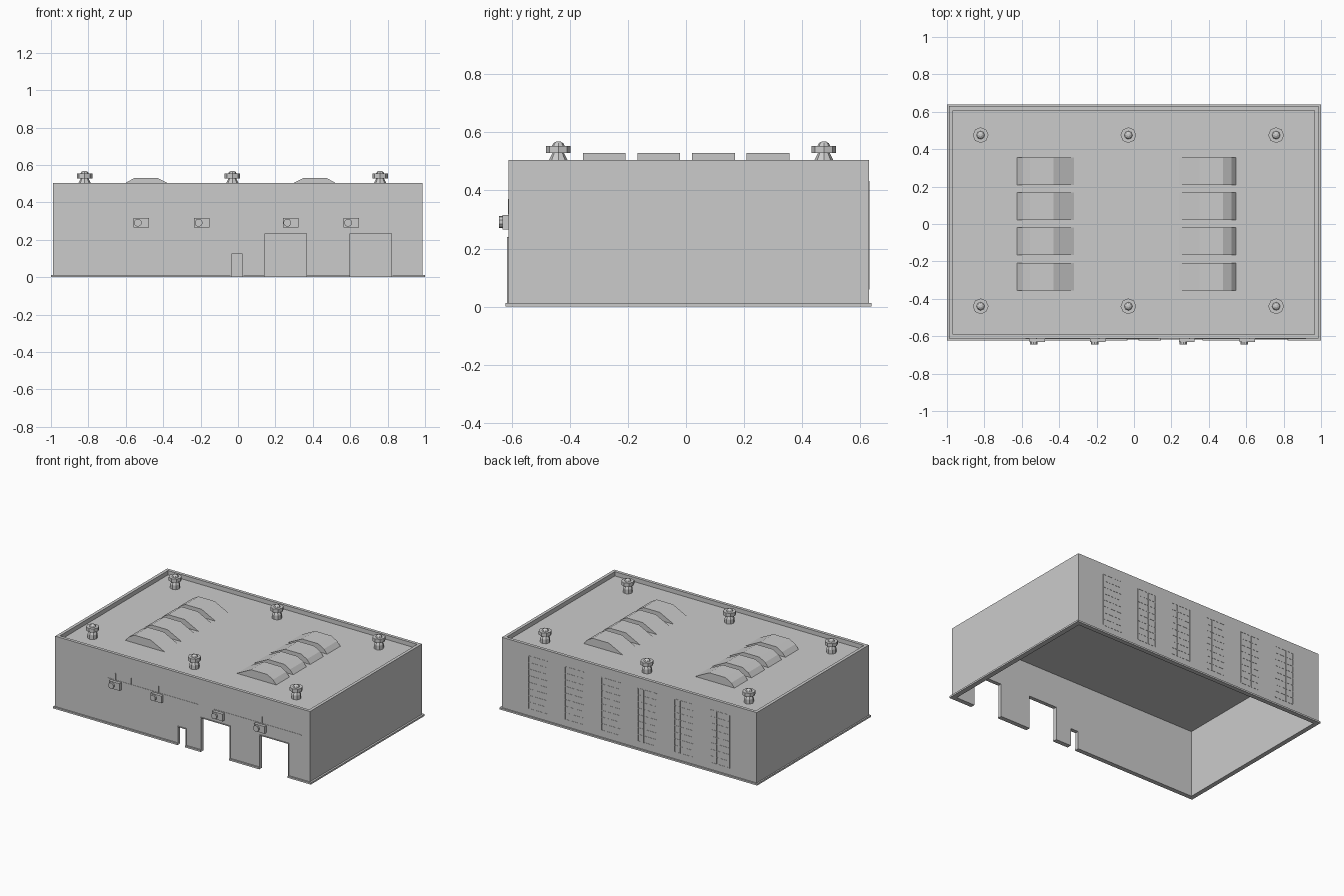
import bpy, bmesh
from mathutils import Vector

cube = bpy.data.objects.get("Cube")
if cube:
    bpy.data.objects.remove(cube)

grey = bpy.data.materials.new("plain_grey")
grey.use_nodes = True
COLOR = (0.6, 0.6, 0.6, 1)
grey.diffuse_color = COLOR
grey.node_tree.nodes["Principled BSDF"].inputs["Base Color"].default_value = COLOR


def finish(name, bm):
    bmesh.ops.recalc_face_normals(bm, faces=bm.faces)
    mesh = bpy.data.meshes.new(name)
    bm.to_mesh(mesh)
    bm.free()
    mesh.materials.append(grey)
    obj = bpy.data.objects.new(name, mesh)
    bpy.context.collection.objects.link(obj)
    return obj


def add_box(bm, x0, x1, y0, y1, z0, z1):
    verts = bmesh.ops.create_cube(bm, size=1)["verts"]
    size = Vector((x1 - x0, y1 - y0, z1 - z0))
    mid = Vector((x0 + x1, y0 + y1, z0 + z1)) / 2
    for v in verts:
        v.co = v.co * size + mid


def add_prism(bm, profile, y0, y1):
    """Extrude an x-z outline along y."""
    face = bm.faces.new([bm.verts.new((x, y0, z)) for x, z in profile])
    out = bmesh.ops.extrude_face_region(bm, geom=[face])["geom"]
    for v in out:
        if isinstance(v, bmesh.types.BMVert):
            v.co.y = y1


def add_disc(bm, sides, rings):
    """Lathe of (radius, z) rings around the z axis, capped."""
    loops = []
    for r, z in rings:
        loop = bmesh.ops.create_circle(bm, segments=sides, radius=r)["verts"]
        for v in loop:
            v.co.z = z
        loops.append(loop)
    for a, b in zip(loops, loops[1:]):
        for i in range(sides):
            j = (i + 1) % sides
            bm.faces.new((a[i], a[j], b[j], b[i]))
    bm.faces.new(loops[0])
    bm.faces.new(loops[-1])


# Main dimensions
X0, X1, Y0, Y1 = -0.99, 0.987, -0.612, 0.63
TOP, ROOF, T = 0.505, 0.475, 0.022
DOORS = [(-0.035, 0.025, 0.125), (0.145, 0.365, 0.235), (0.6, 0.82, 0.235)]

# Front wall with doorways notched from the bottom edge
outline = [(X0, 0)]
for a, b, h in DOORS:
    outline += [(a, 0), (a, h), (b, h), (b, 0)]
outline += [(X1, 0), (X1, TOP), (X0, TOP)]
bm = bmesh.new()
add_prism(bm, outline, Y0, Y0 + T)
finish("front_wall", bm)

# Remaining walls
bm = bmesh.new()
add_box(bm, X0, X1, Y1 - T, Y1, 0, TOP)
finish("back_wall", bm)
for name, x in (("right_wall", X0), ("left_wall", X1 - T)):
    bm = bmesh.new()
    add_box(bm, x, x + T, Y0 + T, Y1 - T, 0, TOP)
    finish(name, bm)

# Sunken roof slab behind the parapet
bm = bmesh.new()
add_box(bm, X0 + T, X1 - T, Y0 + T, Y1 - T, ROOF - 0.005, ROOF)
finish("roof", bm)

# Base trim, broken at the doorways
bm = bmesh.new()
H = 0.012
stops = [-1] + [x for a, b, h in DOORS for x in (a, b)] + [1]
for a, b in zip(stops[::2], stops[1::2]):
    add_box(bm, a, b, Y0 - 0.01, Y0, 0, H)
add_box(bm, -1, 1, Y1, Y1 + 0.01, 0, H)
add_box(bm, -1, X0, Y0, Y1, 0, H)
add_box(bm, X1, 1, Y0, Y1, 0, H)
finish("base_trim", bm)

# Thin frames around the doorways
bm = bmesh.new()
F = 0.005
for a, b, h in DOORS:
    frame = [(a - F, H), (a, H), (a, h), (b, h), (b, H), (b + F, H),
             (b + F, h + F), (a - F, h + F)]
    add_prism(bm, frame, Y0 - 0.005, Y0)
finish("door_frames", bm)

# Back window grids
bm = bmesh.new()
W, LOW, HIGH, BAR = 0.145, 0.06, 0.43, 0.004
for i in range(6):
    x = -0.78 + i * 0.283
    for k in (0, 0.4, 0.7, 1):
        u = x + k * W
        add_box(bm, u - BAR / 2, u + BAR / 2, Y1, Y1 + 0.002, LOW, HIGH)
    for k in range(9):
        z = LOW + (HIGH - LOW) * k / 8
        add_box(bm, x, x + W, Y1, Y1 + 0.0015, z - BAR / 2, z + BAR / 2)
finish("back_window_bars", bm)

# Front sill lines with short mullions
bm = bmesh.new()
for a, b in ((-0.58, 0.13), (0.24, 0.92)):
    add_box(bm, a, b, Y0 - 0.002, Y0, 0.318, 0.324)
    for k in (0.08, 0.25, 0.55, 0.75):
        u = a + (b - a) * k
        add_box(bm, u, u + BAR, Y0 - 0.002, Y0, 0.324, 0.37)
finish("front_sills", bm)

# Wall lamps: a box with a round lens on the right part
for i, x in enumerate((-0.56, -0.235, 0.24, 0.565)):
    bm = bmesh.new()
    add_box(bm, x, x + 0.083, Y0 - 0.02, Y0, 0.266, 0.316)
    finish(f"wall_lamp_box_{i + 1}", bm)
    bm = bmesh.new()
    add_disc(bm, 10, [(0.021, 0), (0.021, 0.013)])
    lens = finish(f"wall_lamp_lens_{i + 1}", bm)
    lens.rotation_euler.x = 1.5708
    lens.location = (x + 0.024, Y0 - 0.02, 0.291)

# Two mirrored rows of faceted roof vents
VENT = [(-0.625, ROOF), (-0.6, 0.505), (-0.555, 0.53), (-0.43, 0.53), (-0.32, ROOF)]
for side, profile in (("right", VENT), ("left", [(-0.08 - x, z) for x, z in VENT])):
    for i in range(4):
        y = -0.355 + i * 0.188
        bm = bmesh.new()
        add_prism(bm, profile, y, y + 0.147)
        finish(f"roof_vent_{side}_{i + 1}", bm)

# Roof exhaust caps
CAP = [(0.032, ROOF), (0.032, 0.505), (0.02, 0.529), (0.042, 0.529),
       (0.042, 0.554), (0.022, 0.554), (0.017, 0.563), (0.007, 0.569)]
for x in (-0.82, -0.03, 0.76):
    for y in (-0.44, 0.475):
        bm = bmesh.new()
        add_disc(bm, 8, CAP)
        cap = finish("exhaust_cap", bm)
        cap.location = (x, y, 0)
